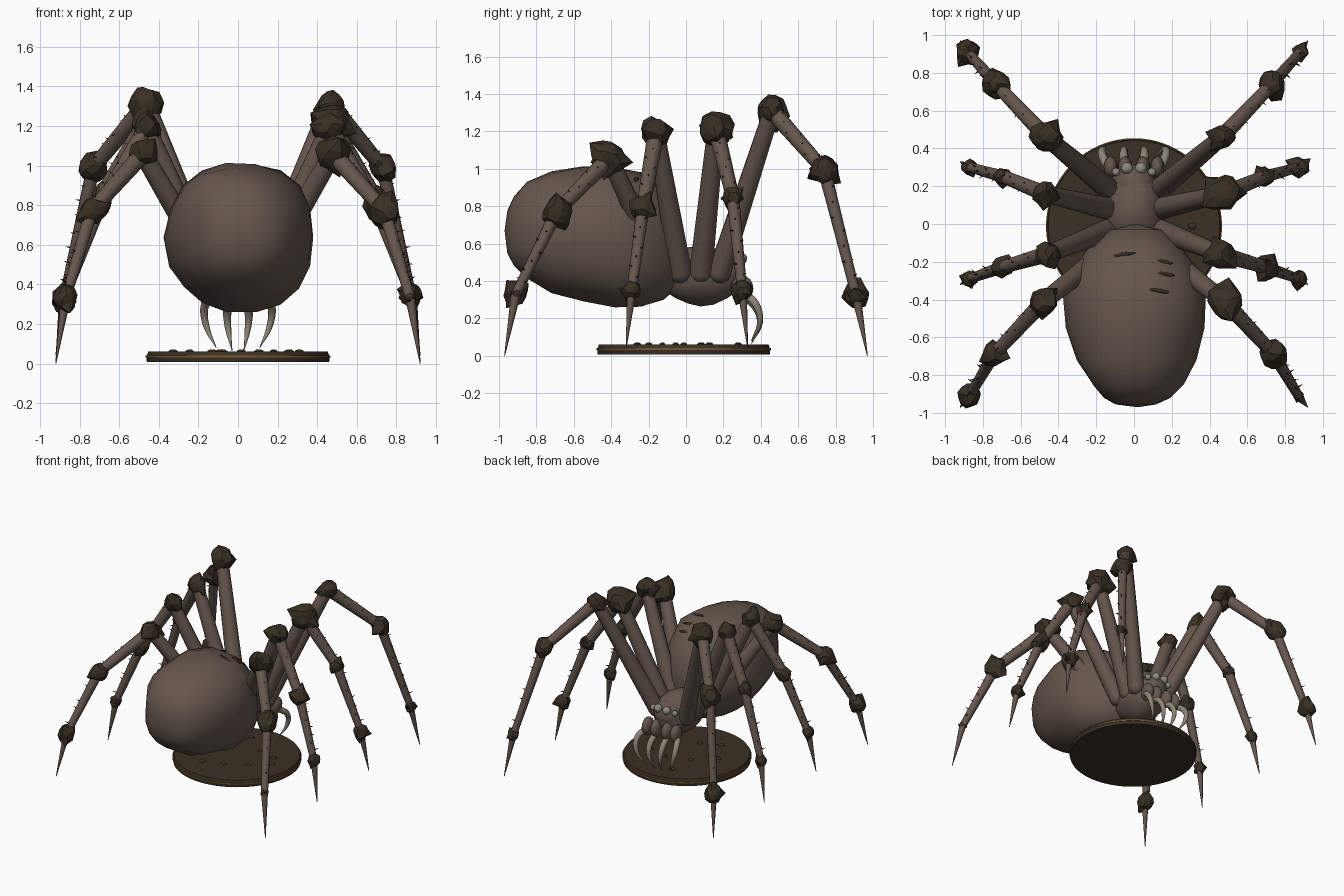
import bpy, bmesh, math, random
from mathutils import Vector, Matrix, noise
from mathutils.bvhtree import BVHTree

random.seed(4)
if "Cube" in bpy.data.objects:
    bpy.data.objects.remove(bpy.data.objects["Cube"])


def material(name, rgb):
    m = bpy.data.materials.new(name)
    m.use_nodes = True
    m.diffuse_color = (*rgb, 1)
    bsdf = m.node_tree.nodes["Principled BSDF"]
    bsdf.inputs["Base Color"].default_value = (*rgb, 1)
    bsdf.inputs["Roughness"].default_value = 0.8
    return m


HIDE = material("brown hide", (0.130, 0.094, 0.075))
ARMOR = material("dark horn", (0.040, 0.029, 0.0175))
SLIT = material("dark slit", (0.035, 0.024, 0.018))
BONE = material("pale bone", (0.27, 0.24, 0.185))
EYE = material("pale eye", (0.27, 0.25, 0.21))
WOOD = material("dark wood", (0.043, 0.030, 0.018))
GOLD = material("dull gold", (0.17, 0.10, 0.03))


def finish(bm, name, mat, angle=None):
    bmesh.ops.recalc_face_normals(bm, faces=bm.faces)
    mesh = bpy.data.meshes.new(name)
    bm.to_mesh(mesh)
    bm.free()
    ob = bpy.data.objects.new(name, mesh)
    bpy.context.collection.objects.link(ob)
    mesh.materials.append(mat)
    if angle:
        bpy.ops.object.select_all(action='DESELECT')
        ob.select_set(True)
        bpy.context.view_layer.objects.active = ob
        bpy.ops.object.shade_smooth_by_angle(angle=math.radians(angle))


def taper(bm, a, b, r1, r2, sides=10):
    a, b = Vector(a), Vector(b)
    d = b - a
    mat = Matrix.Translation((a + b) / 2) @ d.to_track_quat('Z', 'Y').to_matrix().to_4x4()
    bmesh.ops.create_cone(bm, cap_ends=True, segments=sides, radius1=r1, radius2=r2,
                          depth=d.length, matrix=mat)


def ball(bm, center, size, u=16, v=10):
    mat = Matrix.Translation(center) @ Matrix.Diagonal((*size, 1))
    bmesh.ops.create_uvsphere(bm, u_segments=u, v_segments=v, radius=1, matrix=mat)


def rough_joint(bm, center, r, axis):
    # Faceted lump, slightly stretched along the leg, with a few drawn-out points
    verts = bmesh.ops.create_icosphere(bm, subdivisions=2, radius=1)["verts"]
    rot = axis.to_track_quat('Z', 'Y')
    spikes = random.sample(range(len(verts)), 3)
    for i, v in enumerate(verts):
        k = 1.35 if i in spikes else random.uniform(0.82, 1.06)
        p = v.co * k * r
        p.z *= 1.1
        v.co = center + rot @ p


# Abdomen: rings along y as (y, half width, bottom, top)
rings = [(-0.955, .11, .54, .78), (-0.92, .18, .47, .86), (-0.85, .245, .41, .94),
         (-0.72, .32, .345, .985), (-0.55, .365, .29, 1.015), (-0.38, .37, .255, 1.02),
         (-0.24, .33, .26, .98), (-0.12, .24, .30, .90), (-0.03, .13, .38, .75)]
SIDES = 18
bm = bmesh.new()
loops = []
for y, w, lo, hi in rings:
    loop = []
    for i in range(SIDES):
        t = 2 * math.pi * i / SIDES
        c, s = math.cos(t), math.sin(t)
        p = Vector((0.015 + w * math.copysign(abs(c) ** 0.9, c), y,
                    (lo + hi) / 2 + (hi - lo) / 2 * math.copysign(abs(s) ** 0.9, s)))
        out = Vector((c, 0, s))
        loop.append(bm.verts.new(p + out * 0.025 * noise.noise(p * 4)))
    loops.append(loop)
for a, b in zip(loops, loops[1:]):
    for i in range(SIDES):
        j = (i + 1) % SIDES
        bm.faces.new((a[i], a[j], b[j], b[i]))
for loop, tip in ((loops[0], (0.02, -0.97, .67)), (loops[-1], (0.01, 0.0, .56))):
    v = bm.verts.new(tip)
    for i in range(SIDES):
        bm.faces.new((loop[i], loop[(i + 1) % SIDES], v))
bm.normal_update()
tree = BVHTree.FromBMesh(bm)
finish(bm, "abdomen", HIDE, 60)

# Crosswise slits lying on top of the abdomen
bm = bmesh.new()
for x, y, length in ((-.05, -.16, .065), (.165, -.2, .045), (.17, -.265, .05), (.14, -.355, .06)):
    hit, normal, _, _ = tree.ray_cast(Vector((x, y, 2)), Vector((0, 0, -1)))
    normal = normal if normal.z > 0 else -normal
    along = Vector((1, -.08, 0))
    along = (along - normal * along.dot(normal)).normalized()
    rot = Matrix((along, normal.cross(along), normal)).transposed().to_4x4()
    bmesh.ops.create_uvsphere(bm, u_segments=10, v_segments=6, radius=1,
                              matrix=Matrix.Translation(hit) @ rot
                              @ Matrix.Diagonal((length, 0.011, 0.008, 1)))
finish(bm, "abdomen_slits", SLIT, 40)

# Head and chest
bm = bmesh.new()
ball(bm, (0, .08, .43), (.165, .235, .155))
ball(bm, (0, .2, .46), (.12, .12, .1), 12, 8)
for v in bm.verts:
    v.co += v.co.normalized() * 0.02 * noise.noise(v.co * 6)
finish(bm, "head_and_chest", HIDE, 60)

# Jaw lobes and curved fangs
bm = bmesh.new()
for x in (-.13, -.05, .05, .13):
    ball(bm, (x * .95, .30, .36), (.038, .06, .07), 10, 8)
finish(bm, "jaw_lobes", HIDE, 60)

fangs = {"inner": [(.05, .31, .32), (.055, .375, .26), (.05, .395, .18), (.03, .35, .065)],
         "outer": [(.145, .31, .33), (.17, .37, .28), (.16, .395, .19), (.11, .35, .08)]}
for kind, points in fangs.items():
    for side, sx in (("left", 1), ("right", -1)):
        cu = bpy.data.curves.new("fang_path", 'CURVE')
        cu.dimensions = '3D'
        cu.bevel_depth = 0.023
        cu.bevel_resolution = 2
        cu.resolution_u = 5
        cu.use_fill_caps = True
        sp = cu.splines.new('BEZIER')
        sp.bezier_points.add(len(points) - 1)
        for bp, p, r in zip(sp.bezier_points, points, (1, .95, .7, .08)):
            bp.co = (p[0] * sx, p[1], p[2])
            bp.radius = r
            bp.handle_left_type = bp.handle_right_type = 'AUTO'
        ob = bpy.data.objects.new("fang_path", cu)
        bpy.context.collection.objects.link(ob)
        bpy.context.view_layer.update()
        mesh = bpy.data.meshes.new_from_object(ob.evaluated_get(
            bpy.context.evaluated_depsgraph_get()))
        bm = bmesh.new()
        bm.from_mesh(mesh)
        bpy.data.objects.remove(ob)
        finish(bm, f"{side}_{kind}_fang", BONE, 50)

# Eyes
bm = bmesh.new()
for sx in (-1, 1):
    for x, y, z, r in ((.037, .295, .52, .032), (.095, .275, .505, .022)):
        ball(bm, (x * sx, y, z), (r, r, r), 12, 8)
finish(bm, "eyes", EYE, 60)

# Legs: hip, knee, shin joint, ankle, toe; joint sizes for +x and -x sides
legs = {
    "front": ([(.13, .18, .45), (.465, .46, 1.31), (.73, .74, .99), (.88, .91, .32),
               (.92, .97, 0)], (.07, .075, .045), (.088, .078, .07)),
    "mid_front": ([(.13, .08, .45), (.47, .16, 1.21), (.69, .25, .85), (.87, .30, .35),
                   (.92, .33, .04)], (.10, .055, .06), (.07, .05, .045)),
    "mid_rear": ([(.13, -.03, .45), (.46, -.16, 1.19), (.70, -.23, .79), (.87, -.29, .35),
                  (.92, -.32, .04)], (.078, .07, .05), (.07, .06, .045)),
    "rear": ([(.12, -.13, .45), (.48, -.41, 1.06), (.74, -.69, .77), (.87, -.91, .33),
              (.92, -.97, 0)], (.095, .08, .03), (.075, .07, .065)),
}
thick = [(.062, .046), (.045, .036), (.035, .026), (.026, .002)]
for name, (points, *sizes) in legs.items():
    for side, sx, radii in (("left", 1, sizes[0]), ("right", -1, sizes[1])):
        pts = [Vector((p[0] * sx, p[1], p[2])) for p in points]
        limb, joints, thorns = bmesh.new(), bmesh.new(), bmesh.new()
        ball(limb, pts[0], (.062, .062, .062), 12, 8)
        for a, b, (r1, r2) in zip(pts, pts[1:], thick):
            taper(limb, a, b, r1, r2)
        for i, r in enumerate(radii):
            rough_joint(joints, pts[i + 1], r, (pts[i + 2] - pts[i]).normalized())
        # Rows of short thorns on the outer face of the two lower shanks
        for k in (1, 2):
            a, b = pts[k], pts[k + 1]
            d = (b - a).normalized()
            out = Vector((sx, 0, 0.3))
            out = (out - d * out.dot(d)).normalized()
            cross = d.cross(out)
            for i in range(7):
                at = a.lerp(b, (i + 1.2) / 8.5)
                ray = (out + cross * (0.8 * (i % 3 - 1))).normalized()
                taper(thorns, at + ray * 0.02, at + ray * 0.052, .006, .001, 5)
        finish(limb, f"{side}_{name}_leg", HIDE, 40)
        finish(joints, f"{side}_{name}_leg_joints", ARMOR)
        finish(thorns, f"{side}_{name}_leg_thorns", ARMOR)


# Round stand with a thin protruding gold rim and scattered pebbles
def disc(name, r1, r2, z0, z1, mat):
    b = bmesh.new()
    taper(b, (0, -.012, z0), (0, -.012, z1), r1, r2, 64)
    finish(b, name, mat, 30)


disc("stand_foot", .460, .463, .008, .032, WOOD)
disc("stand_rim", .466, .466, .032, .041, GOLD)
disc("stand_top", .460, .454, .041, .060, WOOD)
bm = bmesh.new()
for i in range(10):
    t, r = i * 2.4, random.uniform(.12, .4)
    s = random.uniform(.018, .03)
    ball(bm, (r * math.cos(t), r * math.sin(t) - .012, .058), (s, s * .8, .014), 8, 6)
finish(bm, "stand_pebbles", WOOD)
